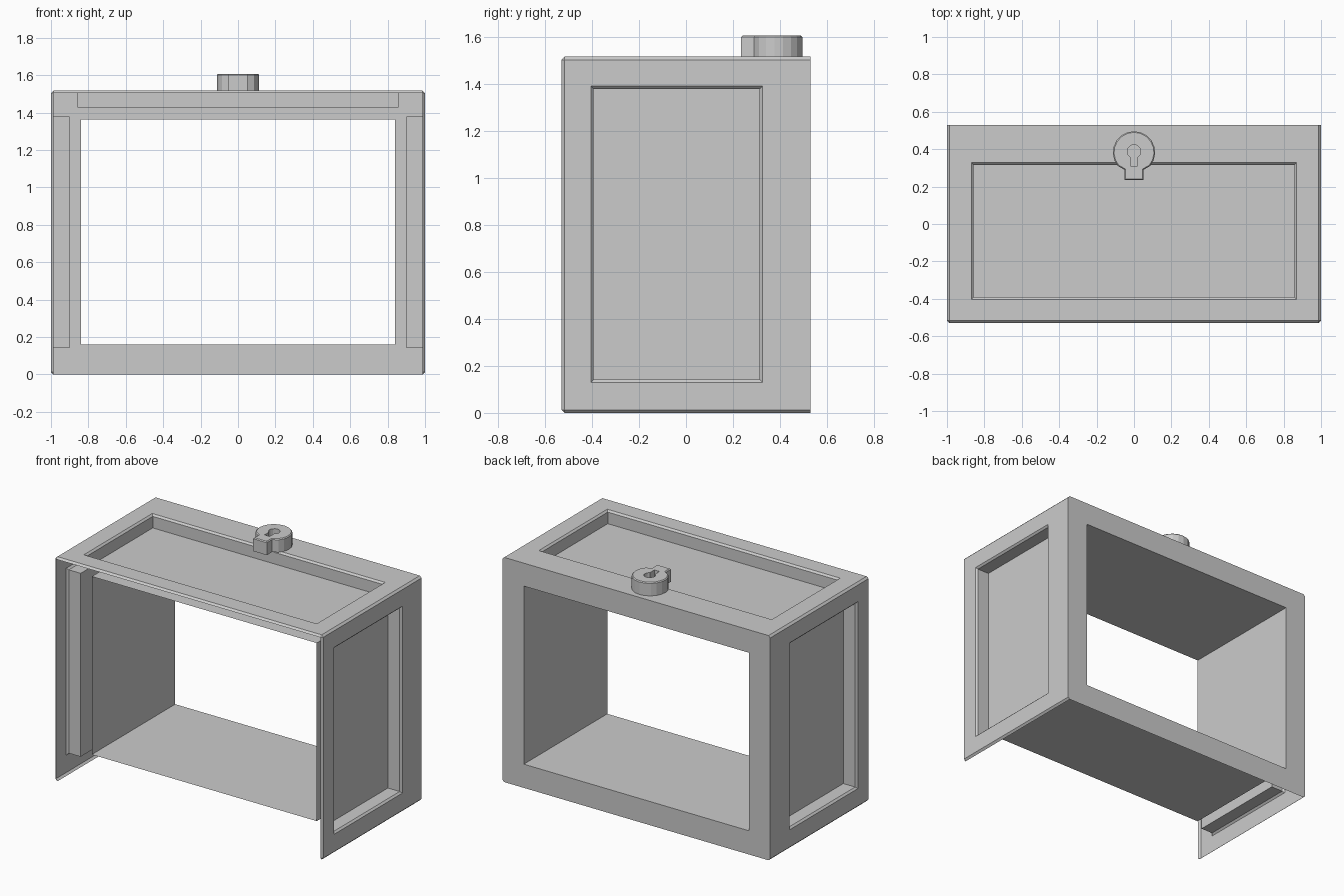
import bpy, bmesh, math
from mathutils import Vector

if "Cube" in bpy.data.objects:
    bpy.data.objects.remove(bpy.data.objects["Cube"])


def finish(bm, name):
    me = bpy.data.meshes.new(name)
    bm.to_mesh(me)
    bm.free()
    ob = bpy.data.objects.new(name, me)
    bpy.context.collection.objects.link(ob)
    return ob


def face_toward(bm, direction):
    d = Vector(direction)
    return max((f for f in bm.faces if f.normal.dot(d) > 0.99),
               key=lambda f: f.calc_area())


def step(bm, face, limits):
    """Extrude a face and snap its corners to {axis: (low, high)}."""
    face = bmesh.ops.extrude_discrete_faces(bm, faces=[face])['faces'][0]
    mid = face.calc_center_bounds()
    for v in face.verts:
        for axis, (lo, hi) in limits.items():
            v.co[axis] = lo if v.co[axis] < mid[axis] else hi
    return face


def recess(bm, direction, axis, floor, u, u_rng, v, v_rng, c=0.012):
    """Sunken panel with a chamfered rim."""
    sgn = 1 if floor > 0 else -1
    f = face_toward(bm, direction)
    rim = f.verts[0].co[axis]
    inner = {u: (u_rng[0] + c, u_rng[1] - c), v: (v_rng[0] + c, v_rng[1] - c)}
    f = step(bm, f, {u: u_rng, v: v_rng})
    f = step(bm, f, {**inner, axis: (rim - sgn * c,) * 2})
    step(bm, f, {axis: (floor, floor)})


# Case shell: chamfered everywhere except round the back
W, D, H = 1.0, 0.53, 1.517
bm = bmesh.new()
bmesh.ops.create_cube(bm, size=1)
for v in bm.verts:
    v.co = (v.co.x * 2 * W, v.co.y * 2 * D, (v.co.z + 0.5) * H)
edges = [e for e in bm.edges if not all(v.co.y > 0 for v in e.verts)]
bmesh.ops.bevel(bm, geom=edges, offset=0.013, segments=1,
                affect='EDGES', profile=0.5)
bm.normal_update()

# Front, bottom and the edge between them are open
gone = [f for f in bm.faces if f.normal.y < -0.9 or f.normal.z < -0.9
        or (f.normal.y < -0.6 and f.normal.z < -0.6)]
bmesh.ops.delete(bm, geom=gone, context='FACES')

# Sunken panels on the sides and top
for s in (-1, 1):
    recess(bm, (s, 0, 0), 0, s * 0.9, 1, (-0.405, 0.326), 2, (0.13, 1.392))
recess(bm, (0, 0, 1), 2, 1.427, 0, (-0.87, 0.87), 1, (-0.403, 0.328))

# Back frame and the tunnel running forward from it
f = step(bm, face_toward(bm, (0, 1, 0)), {0: (-0.84, 0.84), 2: (0.16, 1.362)})
f = step(bm, f, {1: (-0.36, -0.36)})
bmesh.ops.delete(bm, geom=[f], context='FACES')
bmesh.ops.remove_doubles(bm, verts=bm.verts[:], dist=1e-4)
finish(bm, "case_shell")


def key_shape(name, cy, r, start, neck, z0, z1, n, chamfer=0):
    """Prism of a circle with a tab toward -y; neck is the right-hand tab outline."""
    a0, a1 = math.radians(start), math.radians(180 - start)
    pts = [(r * math.cos(a), cy + r * math.sin(a))
           for a in (a0 + (a1 - a0) * i / n for i in range(n + 1))]
    pts += [(-x, y) for x, y in neck] + neck[::-1]
    bm = bmesh.new()
    base = bm.faces.new([bm.verts.new((x, y, z0)) for x, y in pts])
    ext = bmesh.ops.extrude_face_region(bm, geom=[base])['geom']
    for v in ext:
        if isinstance(v, bmesh.types.BMVert):
            v.co.z = z1
    bmesh.ops.recalc_face_normals(bm, faces=bm.faces[:])
    if chamfer:
        rim = [e for e in bm.edges if all(v.co.z > z1 - 1e-5 for v in e.verts)]
        bmesh.ops.bevel(bm, geom=rim, offset=chamfer, segments=1,
                        affect='EDGES', profile=0.5)
    return finish(bm, name)


# Lock on top with a sunken keyhole
lock = key_shape("lock", 0.383, 0.113, -40, [(0.051, 0.29), (0.051, 0.235)],
                 H, 1.607, 14, 0.006)
hole = key_shape("keyhole_cutter", 0.388, 0.036, -57, [(0.019, 0.31)],
                 1.56, 1.65, 12)
hole.hide_render = True
hole.display_type = 'WIRE'
cut = lock.modifiers.new("keyhole", 'BOOLEAN')
cut.operation = 'DIFFERENCE'
cut.solver = 'EXACT'
cut.object = hole
